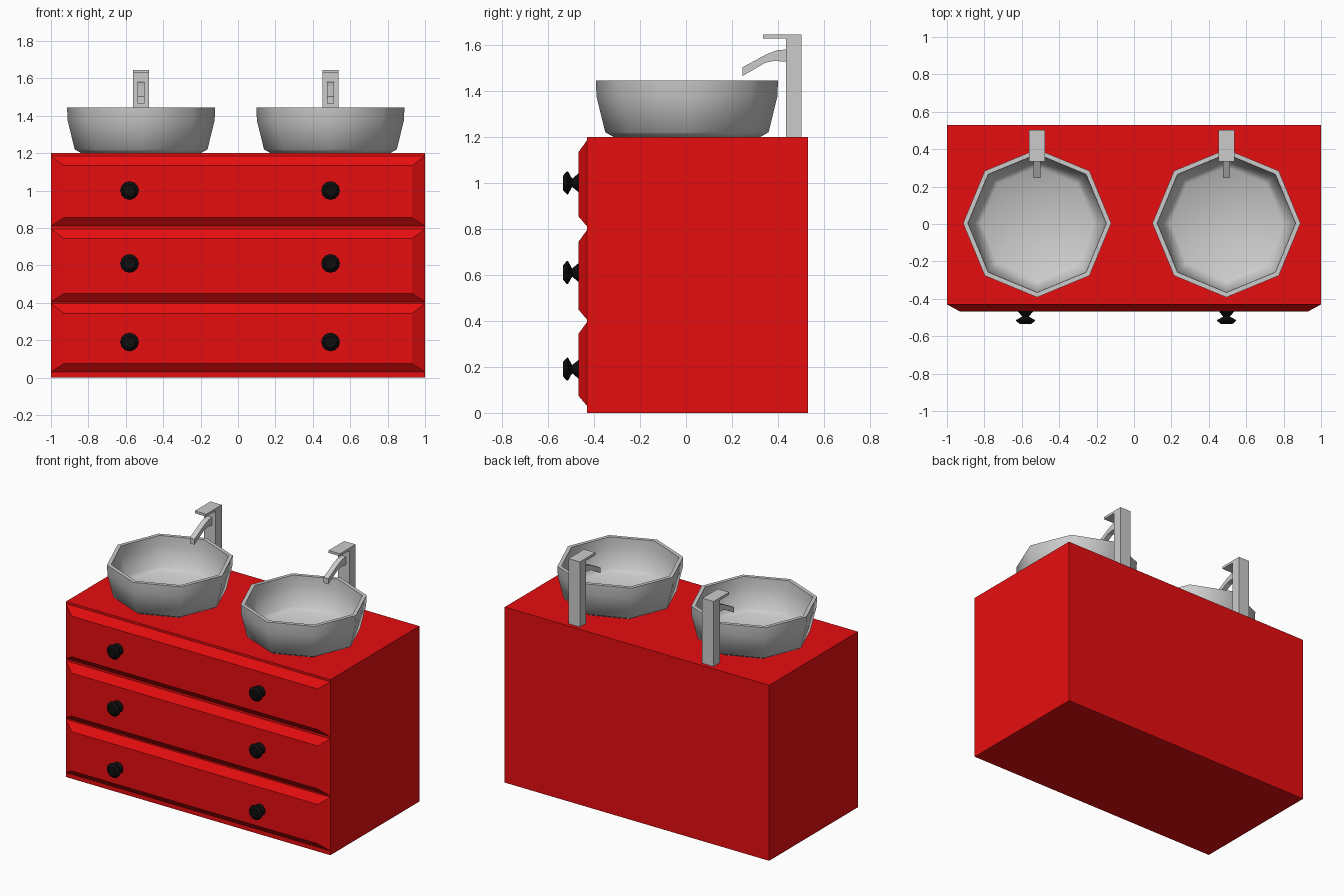
import bpy, bmesh, math
from mathutils import Matrix, Vector

if "Cube" in bpy.data.objects:
    bpy.data.objects.remove(bpy.data.objects["Cube"])


def material(name, color):
    m = bpy.data.materials.new(name)
    m.diffuse_color = color
    m.use_nodes = True
    m.node_tree.nodes["Principled BSDF"].inputs["Base Color"].default_value = m.diffuse_color
    return m


RED = material("red_paint", (0.8, 0.004, 0.005, 1))
BLACK = material("black_knob", (0.004, 0.004, 0.004, 1))


def make(name, verts, faces, mat=None, smooth=None):
    me = bpy.data.meshes.new(name)
    bm = bmesh.new()
    vs = [bm.verts.new(v) for v in verts]
    for f in faces:
        bm.faces.new([vs[i] for i in f])
    bmesh.ops.recalc_face_normals(bm, faces=bm.faces)
    bm.to_mesh(me)
    bm.free()
    ob = bpy.data.objects.new(name, me)
    bpy.context.collection.objects.link(ob)
    if mat:
        me.materials.append(mat)
    if smooth:
        bpy.ops.object.select_all(action='DESELECT')
        ob.select_set(True)
        bpy.context.view_layer.objects.active = ob
        bpy.ops.object.shade_smooth_by_angle(angle=math.radians(smooth))
    return ob


def loft(name, rings, mat=None, smooth=None):
    """Bridge equal-sized rings of points and cap both ends."""
    n = len(rings[0])
    faces = [list(range(n)), list(range((len(rings) - 1) * n, len(rings) * n))]
    for k in range(len(rings) - 1):
        for i in range(n):
            j = (i + 1) % n
            faces.append((k * n + i, k * n + j, k * n + n + j, k * n + n + i))
    return make(name, [p for r in rings for p in r], faces, mat, smooth)


def lathe(name, profile, sides, matrix, mat=None, smooth=None):
    rings = [[matrix @ Vector((r * math.cos(math.tau * i / sides),
                               r * math.sin(math.tau * i / sides), h))
              for i in range(sides)] for r, h in profile]
    return loft(name, rings, mat, smooth)


def extrude_x(name, profile, x0, x1):
    return loft(name, [[(x, y, z) for y, z in profile] for x in (x0, x1)])


def rect(x, z0, z1, y):
    return [(-x, y, z0), (x, y, z0), (x, y, z1), (-x, y, z1)]


# Cabinet body
loft("cabinet", [rect(1, 0, 1.2, -0.43), rect(1, 0, 1.2, 0.53)], RED)

# Chamfered drawer fronts, each with two turned knobs
KNOB = [(0.04, 0), (0.018, 0.027), (0.05, 0.045), (0.05, 0.05), (0.032, 0.066)]
drawers = [(0.03, 0.395, 0.19), (0.405, 0.795, 0.61), (0.81, 1.185, 1.0)]
for d, (z0, z1, kz) in enumerate(drawers, 1):
    loft(f"drawer_front_{d}", [rect(1, z0, z1, -0.43),
                               rect(0.93, z0 + 0.045, z1 - 0.052, -0.468)], RED)
    for side, x in (("left", -0.58), ("right", 0.495)):
        m = Matrix.Translation((x, -0.468, kz)) @ Matrix.Rotation(math.pi / 2, 4, 'X')
        lathe(f"knob_{side}_{d}", KNOB, 12, m, BLACK)

# Octagonal basins and their taps
BASIN = [(0.32, 1.2), (0.355, 1.22), (0.393, 1.375), (0.396, 1.445),
         (0.37, 1.445), (0.366, 1.38), (0.333, 1.25), (0.30, 1.228)]
TAP = [(0.435, 1.2), (0.503, 1.2), (0.503, 1.645), (0.335, 1.645),
       (0.335, 1.628), (0.435, 1.628)]
SPOUT = [(0.44, 1.58), (0.395, 1.576), (0.345, 1.556), (0.245, 1.502),
         (0.245, 1.464), (0.345, 1.522), (0.385, 1.53), (0.44, 1.526)]
for side, x in (("left", -0.518), ("right", 0.494)):
    lathe(f"basin_{side}", BASIN, 8, Matrix.Translation((x, 0.004, 0)), smooth=60)
    extrude_x(f"tap_column_{side}", TAP, x - 0.043, x + 0.043)
    extrude_x(f"tap_spout_{side}", SPOUT, x - 0.018, x + 0.018)
